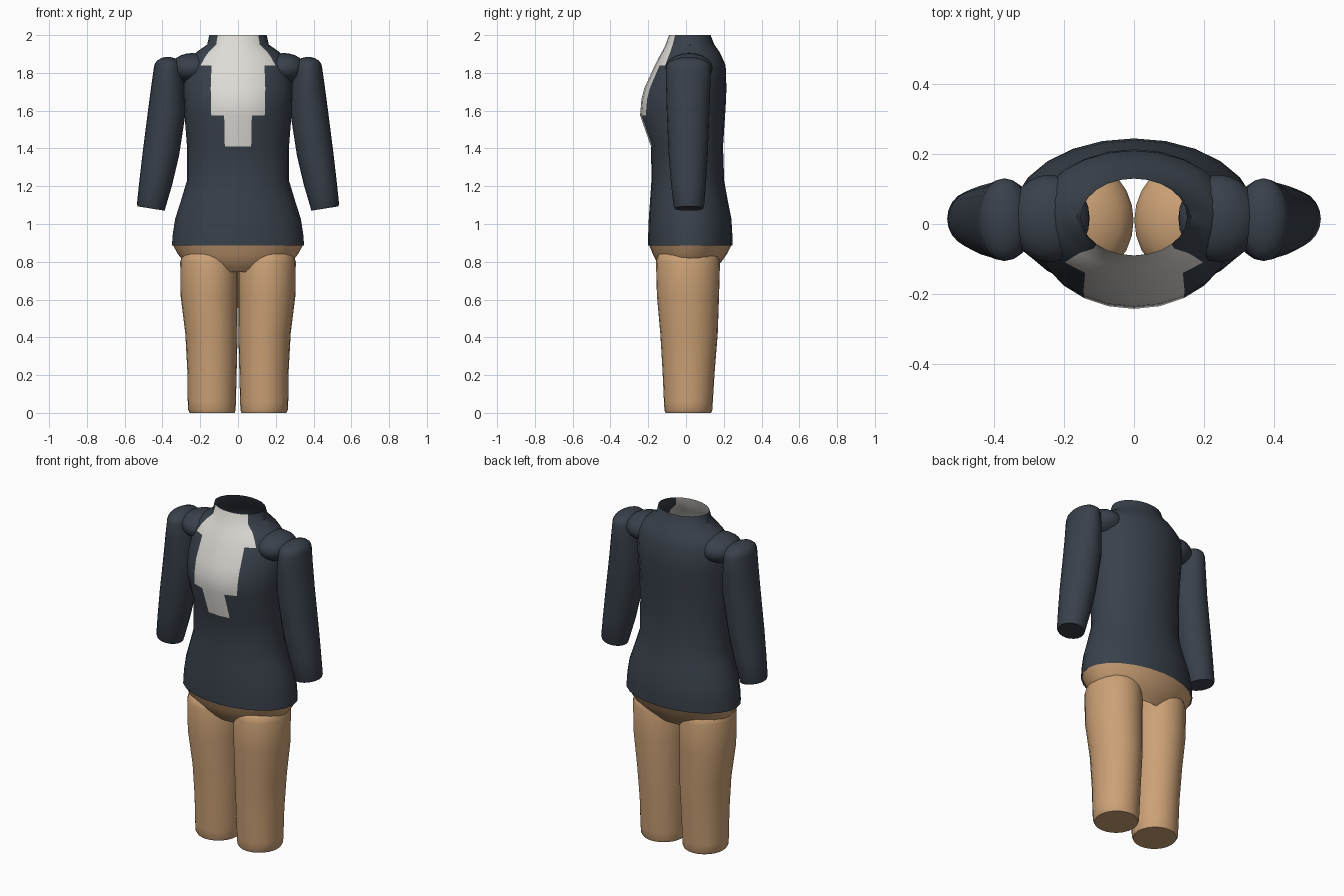
import bpy, bmesh, math

if "Cube" in bpy.data.objects:
    bpy.data.objects.remove(bpy.data.objects["Cube"])


def material(name, rgb):
    m = bpy.data.materials.new(name)
    m.diffuse_color = (*rgb, 1)
    m.use_nodes = True
    m.node_tree.nodes["Principled BSDF"].inputs["Base Color"].default_value = m.diffuse_color
    return m


NAVY = material("dark navy cloth", (0.041, 0.052, 0.069))
WHITE = material("off white shirt", (0.73, 0.71, 0.67))
SKIN = material("tan skin", (0.60, 0.355, 0.18))


def loft(name, rings, mats, sides=24, cap_low=False, cap_top=False, rule=None):
    """Skin rings of (z, x_min, x_max, y_min, y_max), listed from low to high.
    A ring may carry a sixth value: z tilt per unit of x."""
    bm = bmesh.new()
    loops = []
    for ring in rings:
        z, x0, x1, y0, y1 = ring[:5]
        tilt = ring[5] if len(ring) > 5 else 0
        loop = []
        for i in range(sides):
            a = 2 * math.pi * i / sides
            dx = math.sin(a) * (x1 - x0) / 2
            loop.append(bm.verts.new(((x0 + x1) / 2 + dx,
                                      (y0 + y1) / 2 - math.cos(a) * (y1 - y0) / 2,
                                      z + tilt * dx)))
        loops.append(loop)
    for r in range(len(loops) - 1):
        for i in range(sides):
            j = (i + 1) % sides
            f = bm.faces.new((loops[r][i], loops[r][j], loops[r + 1][j], loops[r + 1][i]))
            if rule:
                # column counts outward from the front centre line
                f.material_index = rule(f.calc_center_median().z, min(i, sides - 1 - i))
    if cap_low:
        bm.faces.new(loops[0][::-1])
    if cap_top:
        bm.faces.new(loops[-1])
    me = bpy.data.meshes.new(name)
    bm.to_mesh(me)
    bm.free()
    for m in mats:
        me.materials.append(m)
    ob = bpy.data.objects.new(name, me)
    bpy.context.collection.objects.link(ob)
    return ob


def dome(ring, height, steps=4):
    """Rings that close a limb with a rounded top."""
    z, x0, x1, y0, y1 = ring[:5]
    cx, cy = (x0 + x1) / 2, (y0 + y1) / 2
    out = []
    for k in range(1, steps + 1):
        a = math.pi / 2 * k / (steps + 0.4)
        s = math.cos(a)
        out.append((z + height * math.sin(a),
                    cx + (x0 - cx) * s, cx + (x1 - cx) * s,
                    cy + (y0 - cy) * s, cy + (y1 - cy) * s))
    return out


def mirrored(rings, side):
    if side > 0:
        return rings
    return [(r[0], -r[2], -r[1], r[3], r[4]) + tuple(-t for t in r[5:]) for r in rings]


# jacket with stepped shirt front: (z, half width, front y, back y)
def shirt_rule(z, column):
    if z > 1.84:
        return int(column < 3)
    if z > 1.575:
        return int(column < 2)
    return int(z > 1.41 and column < 1)


jacket = [(0.885, 0.350, -0.200, 0.245), (0.95, 0.345, -0.200, 0.245),
          (1.03, 0.332, -0.197, 0.240), (1.13, 0.300, -0.190, 0.220),
          (1.23, 0.270, -0.183, 0.202), (1.41, 0.270, -0.185, 0.196),
          (1.575, 0.283, -0.243, 0.207), (1.66, 0.287, -0.236, 0.212),
          (1.72, 0.289, -0.220, 0.214), (1.84, 0.280, -0.165, 0.210),
          (1.88, 0.250, -0.145, 0.192), (1.91, 0.220, -0.128, 0.178),
          (1.95, 0.163, -0.108, 0.150), (2.0, 0.152, -0.090, 0.130)]
loft("jacket", [(z, -w, w, f, b) for z, w, f, b in jacket], [NAVY, WHITE], rule=shirt_rule)

# pelvis shell, open underneath
pelvis = [(0.745, 0.190, -0.105, 0.135), (0.77, 0.240, -0.130, 0.160),
          (0.80, 0.285, -0.155, 0.188), (0.84, 0.318, -0.176, 0.216),
          (0.89, 0.345, -0.196, 0.241)]
loft("pelvis", [(z, -w, w, f, b) for z, w, f, b in pelvis], [SKIN])

# legs, cut flat at the bottom
leg = [(0.0, 0.018, 0.255, -0.108, 0.133), (0.015, 0.013, 0.264, -0.114, 0.139),
       (0.06, 0.011, 0.266, -0.117, 0.142), (0.22, 0.007, 0.268, -0.124, 0.152),
       (0.42, 0.002, 0.279, -0.136, 0.168), (0.62, 0.001, 0.304, -0.154, 0.175),
       (0.80, 0.001, 0.306, -0.159, 0.180)]
leg += dome(leg[-1], 0.10)

# sleeves, wide at the elbow side and cut flat at the wrist
sleeve = [(1.082, 0.388, 0.532, -0.060, 0.090, 0.16),
          (1.095, 0.385, 0.535, -0.066, 0.096, 0.16),
          (1.22, 0.348, 0.522, -0.080, 0.106, 0.12),
          (1.37, 0.312, 0.505, -0.092, 0.115, 0.08),
          (1.60, 0.276, 0.476, -0.102, 0.124, 0.04),
          (1.74, 0.284, 0.458, -0.106, 0.129, 0.0),
          (1.83, 0.297, 0.445, -0.106, 0.131, 0.0)]
sleeve += dome(sleeve[-1], 0.055)

for side, label in ((1, "left"), (-1, "right")):
    loft(label + "_leg", mirrored(leg, side), [SKIN], cap_low=True, cap_top=True)
    loft(label + "_sleeve", mirrored(sleeve, side), [NAVY], sides=20,
         cap_low=True, cap_top=True)
    # rounded shoulder joint between jacket and sleeve
    bpy.ops.mesh.primitive_uv_sphere_add(segments=20, ring_count=12, radius=1,
                                         location=(side * 0.242, 0.016, 1.825),
                                         rotation=(0, math.pi / 2, 0))
    ball = bpy.context.object
    ball.name = label + "_shoulder"
    ball.scale = (0.080, 0.125, 0.115)
    ball.data.materials.append(NAVY)

# smooth shading with crisp cut edges
bpy.ops.object.select_all(action='SELECT')
bpy.context.view_layer.objects.active = bpy.data.objects["jacket"]
bpy.ops.object.shade_smooth_by_angle(angle=math.radians(40))
